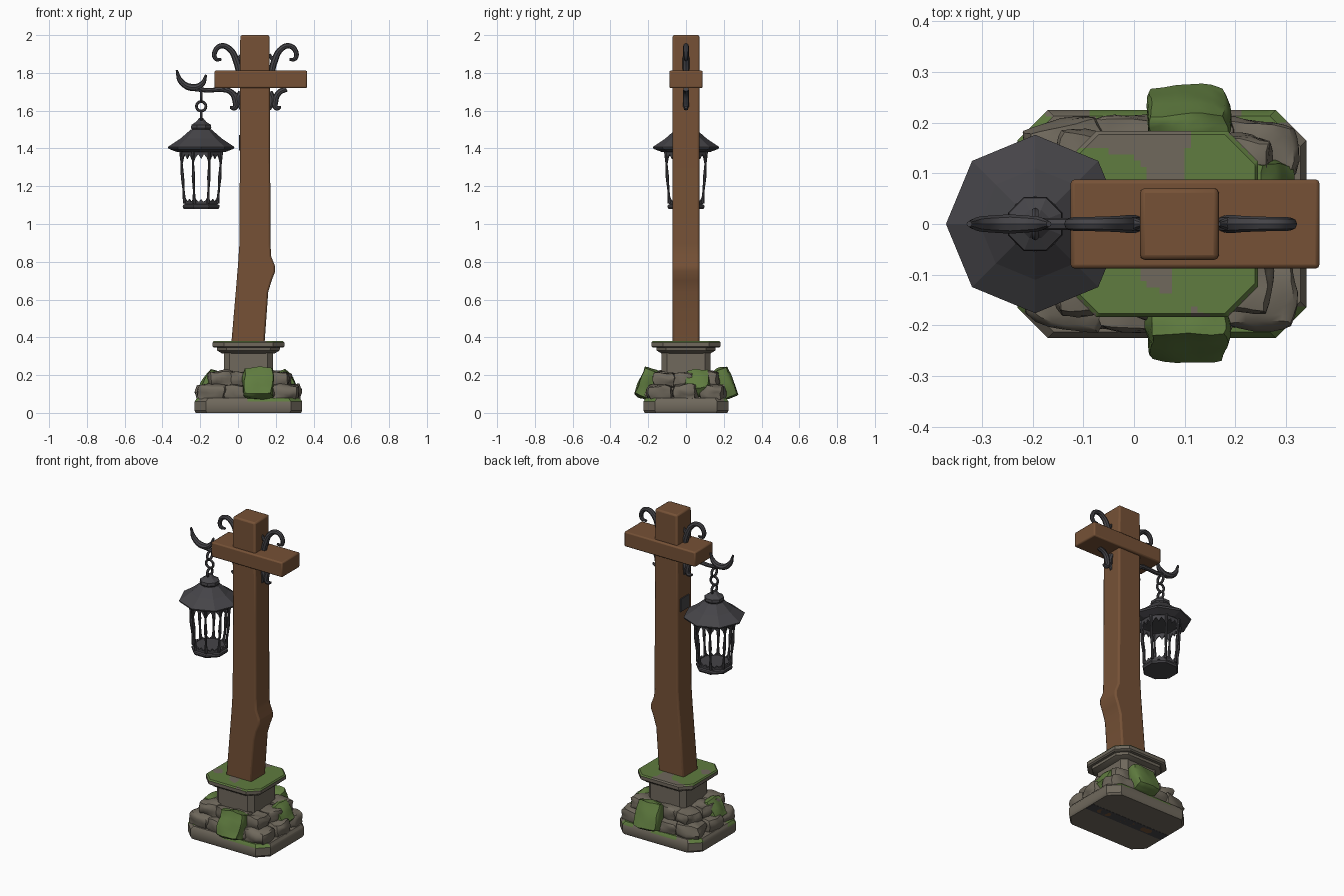
import bpy, bmesh, math, random
from mathutils import Vector, Matrix, noise

random.seed(4)
old = bpy.data.objects.get("Cube")
if old:
    bpy.data.objects.remove(old, do_unlink=True)


def material(name, rgb):
    m = bpy.data.materials.new(name)
    m.use_nodes = True
    m.diffuse_color = (*rgb, 1)
    m.node_tree.nodes["Principled BSDF"].inputs["Base Color"].default_value = (*rgb, 1)
    return m


WOOD = material("brown wood", (0.18, 0.083, 0.037))
IRON = material("dark iron", (0.06, 0.058, 0.065))
STONE = material("grey stone", (0.16, 0.14, 0.108))
MOSS = material("green moss", (0.115, 0.2, 0.05))
DIRT = material("rusty dirt", (0.17, 0.085, 0.04))


def finish(name, bm, mats, bevel=0, smooth=True):
    bmesh.ops.recalc_face_normals(bm, faces=bm.faces[:])
    me = bpy.data.meshes.new(name)
    bm.to_mesh(me)
    bm.free()
    ob = bpy.data.objects.new(name, me)
    bpy.context.collection.objects.link(ob)
    for m in mats:
        me.materials.append(m)
    if bevel:
        mod = ob.modifiers.new("bevel", "BEVEL")
        mod.width, mod.segments, mod.limit_method = bevel, 2, "ANGLE"
    if smooth:
        shade(ob)
    return ob


def shade(ob):
    bpy.ops.object.select_all(action="DESELECT")
    ob.select_set(True)
    bpy.context.view_layer.objects.active = ob
    bpy.ops.object.shade_smooth_by_angle(angle=math.radians(35))


def loft(rings):
    """Closed solid through a stack of rings."""
    bm = bmesh.new()
    vs = [[bm.verts.new(p) for p in r] for r in rings]
    n = len(vs[0])
    for a, b in zip(vs, vs[1:]):
        for i in range(n):
            bm.faces.new((a[i], a[(i + 1) % n], b[(i + 1) % n], b[i]))
    bm.faces.new(vs[0][::-1])
    bm.faces.new(vs[-1])
    return bm


def chamfered(cx, hx, hy, c, z):
    quarter = [(hx, hy - c), (hx - c, hy)]
    pts = quarter + [(-x, y) for x, y in quarter[::-1]]
    pts += [(-x, -y) for x, y in pts]
    return [(cx + x, y, z) for x, y in pts]


def box(name, lo, hi, mat, bevel=0):
    bm = bmesh.new()
    bmesh.ops.create_cube(bm, size=1)
    lo, hi = Vector(lo), Vector(hi)
    for v in bm.verts:
        v.co = (lo + hi) / 2 + v.co * (hi - lo)
    return finish(name, bm, [mat], bevel)


def tube(name, pts, depth, radii=None, smooth=True):
    """Bent iron rod in the plane y = 0, or through full 3D points."""
    cu = bpy.data.curves.new(name, "CURVE")
    cu.dimensions = "3D"
    cu.bevel_depth, cu.bevel_resolution, cu.resolution_u = depth, 2, 6
    cu.use_fill_caps = True
    sp = cu.splines.new("BEZIER")
    sp.bezier_points.add(len(pts) - 1)
    for i, (bp, p) in enumerate(zip(sp.bezier_points, pts)):
        bp.co = p if len(p) == 3 else (p[0], 0, p[1])
        bp.handle_left_type = bp.handle_right_type = "AUTO"
        bp.radius = radii[i] if radii else 1
    cu.materials.append(IRON)
    ob = bpy.data.objects.new(name, cu)
    bpy.context.collection.objects.link(ob)
    bpy.ops.object.select_all(action="DESELECT")
    ob.select_set(True)
    bpy.context.view_layer.objects.active = ob
    bpy.ops.object.convert(target="MESH")
    shade(bpy.context.object)


def mossy(name, bm, top, seed, amount):
    """Cut the surface finely and paint moss patches on top faces."""
    for axis in range(2):
        for k in range(-26, 31):
            no = Vector((axis == 0, axis == 1, 0))
            bmesh.ops.bisect_plane(bm, geom=bm.verts[:] + bm.edges[:] + bm.faces[:],
                                   plane_co=no * k * 0.0125, plane_no=no)
    bm.normal_update()
    for f in bm.faces:
        c = f.calc_center_median()
        n = noise.noise(Vector((c.x * 9, c.y * 9, seed)))
        if c.z > top and n > -amount:
            f.material_index = 1
    return finish(name, bm, [STONE, MOSS])


# Stone plinth: slab, pedestal, two-step cap
CX = 0.055
slab = loft([chamfered(CX, 0.285 - i, 0.225 - i, 0.06, z)
             for i, z in ((0.006, 0), (0, 0.012), (0, 0.06), (0.012, 0.078))])
mossy("base_slab", slab, 0.055, 3.3, 0.05)
finish("pedestal", loft([chamfered(CX, 0.13, 0.13, 0.03, z) for z in (0.06, 0.33)]), [STONE])
finish("cap_step", loft([chamfered(CX, h, h - 0.01, 0.05, z)
                         for h, z in ((0.14, 0.315), (0.165, 0.33), (0.168, 0.35))]), [STONE])
cap = loft([chamfered(CX, 0.19 - i, 0.183 - i, 0.06, z)
            for i, z in ((0.008, 0.345), (0, 0.352), (0, 0.372), (0.006, 0.38))])
mossy("pedestal_cap", cap, 0.375, 7.1, 0.28)
for i, (x, y) in enumerate([(-0.1, 0.1), (0.03, 0.14), (0.2, 0.12), (-0.08, -0.11), (0.1, -0.14), (0.24, -0.08)]):
    finish(f"dirt_patch_{i}", loft([chamfered(x, 0.028, 0.02, 0.012, z) for z in (-0.001, 0.002)]), [DIRT])
box("underside_groove", (-0.22, -0.03, -0.001), (0.33, 0.035, 0.001), IRON)


def rock(name, at, size, mat, tilt=0, turn=0, rough=0.012, square=0.45):
    bm = bmesh.new()
    bmesh.ops.create_cube(bm, size=1)
    bmesh.ops.subdivide_edges(bm, edges=bm.edges[:], cuts=5, use_grid_fill=True)
    rot = Matrix.Rotation(turn, 3, "Z") @ Matrix.Rotation(tilt, 3, "X")
    shift = Vector((random.random(), random.random(), random.random())) * 9
    for v in bm.verts:
        ball = v.co.normalized() * 0.56
        p = v.co.lerp(ball, 1 - square) * Vector(size)
        p += noise.noise_vector(v.co * 2.2 + shift) * rough
        v.co = rot @ p + Vector(at)
    return finish(name, bm, [mat])


# Piled boulders around the pedestal
for layer, (hx, hy, z, size) in enumerate([(0.185, 0.14, 0.108, (0.16, 0.13, 0.085)),
                                           (0.145, 0.115, 0.178, (0.14, 0.12, 0.08))]):
    for i, (sx, sy) in enumerate([(1, 1), (0.35, 1.08), (-0.3, 1.05), (-1, 1), (-1.08, 0),
                                  (-1, -1), (-0.3, -1.05), (0.35, -1.08), (1, -1), (1.08, 0)]):
        turn = random.uniform(-0.3, 0.3)
        rock(f"boulder_{layer}_{i}", (CX + sx * hx, sy * hy, z + random.uniform(-0.006, 0.006)),
             size, STONE, turn=turn)

# Moss-covered leaning stones on the four sides
for side, s in (("front", 0), ("back", math.pi)):
    y = -0.207 if s == 0 else 0.207
    rock(f"{side}_mossy_stone", (0.107, y, 0.158), (0.16, 0.085, 0.165), MOSS, -0.37, s, 0.01, 0.65)
for side, s in (("left", 1), ("right", -1)):
    rock(f"{side}_mossy_stone", (CX + s * 0.2, 0.06 * s, 0.16), (0.13, 0.08, 0.13), MOSS,
         -0.6, s * math.pi / 2, 0.01, 0.6)

# Crooked wooden post
post = [(0.36, -0.036, 0.14), (0.64, -0.012, 0.16), (0.7, -0.007, 0.178), (0.75, -0.003, 0.197),
        (0.78, 0, 0.195), (0.83, 0.003, 0.175), (0.9, 0.008, 0.172), (1.4, 0.01, 0.17), (2, 0.012, 0.167)]
finish("post", loft([[(a, -0.071, z), (b, -0.071, z), (b, 0.071, z), (a, 0.071, z)]
                     for z, a, b in post]), [WOOD], 0.01)
box("crossbeam", (-0.125, -0.088, 1.719), (0.366, 0.088, 1.812), WOOD, 0.008)
box("post_plate", (0.004, -0.04, 1.39), (0.012, 0.045, 1.47), IRON)

# Iron scrolls above and brackets below the beam, mirrored about the post
for side, s in (("left", 1), ("right", -1)):
    def mir(pts):
        return [(0.092 + s * x, z) for x, z in pts]
    tube(f"{side}_scroll", mir([(0.085, 1.8), (0.1, 1.86), (0.135, 1.925), (0.18, 1.943), (0.213, 1.915),
                                (0.21, 1.875), (0.18, 1.87)]), 0.014, [1.2, 1.3, 1.1, 1, 0.95, 0.8, 0.5])
    tube(f"{side}_scroll_leaf", mir([(0.075, 1.9), (0.09, 1.875), (0.105, 1.87)]), 0.012, [0.4, 1, 0.6])
    tube(f"{side}_bracket", mir([(0.165, 1.715), (0.125, 1.695), (0.105, 1.65), (0.11, 1.615),
                                 (0.135, 1.618)]), 0.014, [1, 1.1, 1.2, 1, 0.5])
    tube(f"{side}_bracket_tail", mir([(0.075, 1.7), (0.088, 1.66), (0.075, 1.605)]), 0.014, [1.2, 1.2, 0.6])

# Lantern hanger: arm and crescent hook
tube("hanger_arm", [(-0.23, 1.715), (-0.16, 1.708), (-0.08, 1.71), (-0.02, 1.69), (0.01, 1.64)], 0.012)
tube("crescent_hook", [(-0.325, 1.815), (-0.302, 1.755), (-0.245, 1.723), (-0.192, 1.74), (-0.168, 1.79)],
     0.019, [0.3, 0.8, 1, 0.8, 0.3])

# Chain
LX = -0.195
for i in range(3):
    rot = (math.pi / 2, 0, 0) if i % 2 else (0, math.pi / 2, 0)
    bpy.ops.mesh.primitive_torus_add(location=(LX, 0, 1.676 - i * 0.053), rotation=rot, major_radius=0.025,
                                     minor_radius=0.0075, major_segments=16, minor_segments=6)
    link = bpy.context.object
    link.name = f"chain_link_{i}"
    link.data.materials.append(IRON)
    shade(link)


def ring(r, z, turn=0):
    return [(LX + r * math.cos(a), r * math.sin(a), z) for a in (turn + k * math.pi / 4 for k in range(8))]


# Eight-sided lantern: roof, top knob, floor
HALF = math.pi / 8
finish("lantern_roof", loft([ring(*p) for p in ((0.1, 1.385), (0.125, 1.38), (0.172, 1.398), (0.176, 1.408),
                                               (0.11, 1.452), (0.055, 1.5))]), [IRON], smooth=False)
finish("lantern_knob", loft([ring(r, z, HALF) for r, z in ((0.045, 1.49), (0.058, 1.508), (0.056, 1.525),
                                                          (0.03, 1.54), (0.012, 1.56))]), [IRON], smooth=False)
finish("lantern_floor", loft([ring(r, z, HALF) for r, z in ((0.1, 1.08), (0.106, 1.09), (0.104, 1.1),
                                                           (0.092, 1.106), (0.092, 1.118))]), [IRON], smooth=False)


def frill(name, z, r, grow, height):
    """Band of scalloped tracery around the lantern cage."""
    bm = bmesh.new()
    drop = [1, 0.55, 0.3, 0.65, 0.3, 0.55]
    corners = [Vector(p) for p in ring(1, 0, HALF)]
    axis = Vector((LX, 0, 0))
    rows = []
    for k in range(8):
        for j, d in enumerate(drop):
            p = corners[k].lerp(corners[(k + 1) % 8], j / 6) - axis
            rows.append([bm.verts.new(axis + p * rr + Vector((0, 0, zz)))
                         for rr, zz in ((r, z), (r + grow * d, z + height * d))])
    for a, b in zip(rows, rows[1:] + rows[:1]):
        bm.faces.new((a[0], b[0], b[1], a[1]))
    ob = finish(name, bm, [IRON], smooth=False)
    ob.modifiers.new("thickness", "SOLIDIFY").thickness = 0.008


frill("upper_tracery", 1.39, 0.119, -0.006, -0.07)
frill("lower_tracery", 1.105, 0.096, 0.004, 0.04)
for k, (top, mid, low) in enumerate(zip(ring(0.117, 1.39, HALF), ring(0.107, 1.25, HALF), ring(0.095, 1.11, HALF))):
    t, m, b = Vector(top), Vector(mid), Vector(low)
    tube(f"cage_bar_{k}", [t, t.lerp(m, 0.5), m, m.lerp(b, 0.5), b], 0.0075, [1.3, 0.8, 1.3, 0.8, 1.3])
